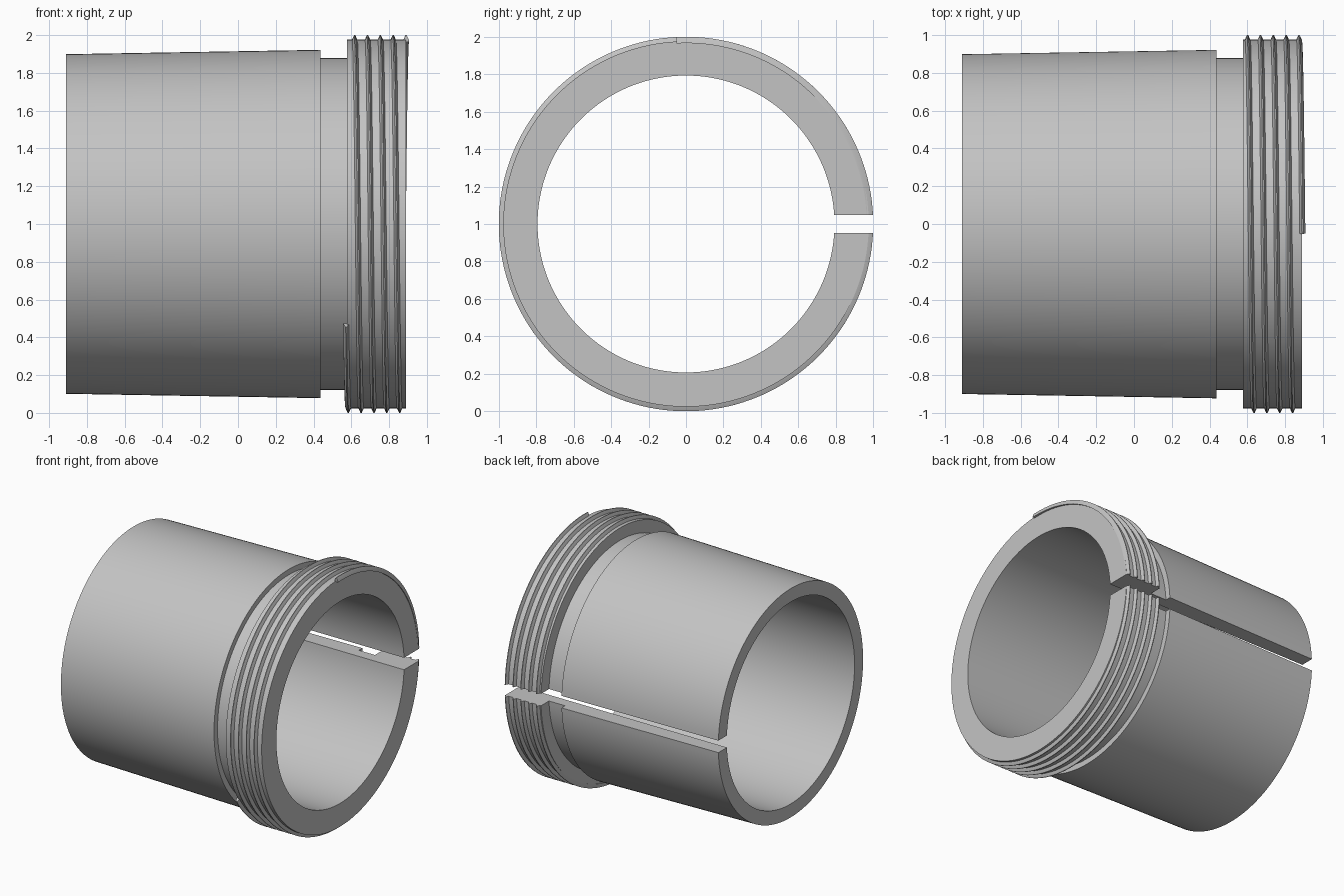
import bpy, bmesh
from math import asin, cos, sin, pi, radians

cube = bpy.data.objects.get("Cube")
if cube:
    bpy.data.objects.remove(cube)

AXIS_Z = 1.0        # height of the sleeve axis
SLOT = 0.047        # half width of the lengthwise slot
STEPS = 160         # divisions per turn

grey = bpy.data.materials.new("plain grey")
grey.use_nodes = True
colour = (0.55, 0.55, 0.55, 1)
grey.diffuse_color = colour
grey.node_tree.nodes["Principled BSDF"].inputs["Base Color"].default_value = colour


def sweep(bm, profile, start, end, pitch=0.0):
    """Sweep an (x, radius) profile around the axis; end angles depend on the radius."""
    count = max(2, round(STEPS * (end(1.0) - start(1.0)) / (2 * pi)))
    rings = []
    for i in range(count + 1):
        ring = []
        for x, r in profile:
            a = start(r) + (end(r) - start(r)) * i / count
            ring.append(bm.verts.new((x + pitch * a / (2 * pi), r * cos(a), AXIS_Z + r * sin(a))))
        rings.append(ring)
    n = len(profile)
    for ring, after in zip(rings, rings[1:]):
        for j in range(n):
            k = (j + 1) % n
            bm.faces.new((ring[j], ring[k], after[k], after[j]))
    bm.faces.new(rings[0])
    bm.faces.new(rings[-1][::-1])


def finish(bm, name):
    bmesh.ops.recalc_face_normals(bm, faces=bm.faces)
    mesh = bpy.data.meshes.new(name)
    bm.to_mesh(mesh)
    bm.free()
    mesh.materials.append(grey)
    obj = bpy.data.objects.new(name, mesh)
    bpy.context.collection.objects.link(obj)
    bpy.ops.object.select_all(action="DESELECT")
    obj.select_set(True)
    bpy.context.view_layer.objects.active = obj
    bpy.ops.object.shade_smooth_by_angle(angle=radians(20))


# Slotted sleeve: tapered barrel, neck and collar around a straight bore
sleeve_profile = [(-0.91, 0.793), (-0.91, 0.899), (0.437, 0.922), (0.437, 0.878),
                  (0.577, 0.878), (0.577, 0.976), (0.889, 0.976), (0.889, 0.793)]
bm = bmesh.new()
sweep(bm, sleeve_profile, lambda r: asin(SLOT / r), lambda r: 2 * pi - asin(SLOT / r))
finish(bm, "slotted_sleeve")

# Helical thread ridge, interrupted by the slot on every turn
PITCH = 0.068
first, last = radians(-147), radians(1533)
x0 = 0.573 - PITCH * first / (2 * pi)
ridge_profile = [(x0 - 0.016, 0.966), (x0 - 0.014, 0.976), (x0 - 0.003, 1.0),
                 (x0 + 0.003, 1.0), (x0 + 0.014, 0.976), (x0 + 0.016, 0.966)]
bm = bmesh.new()
for turn in range(-1, 5):
    base = 2 * pi * turn
    sweep(bm, ridge_profile,
          lambda r: max(first, base + asin(SLOT / r)),
          lambda r: min(last, base + 2 * pi - asin(SLOT / r)), PITCH)
finish(bm, "thread_ridge")
